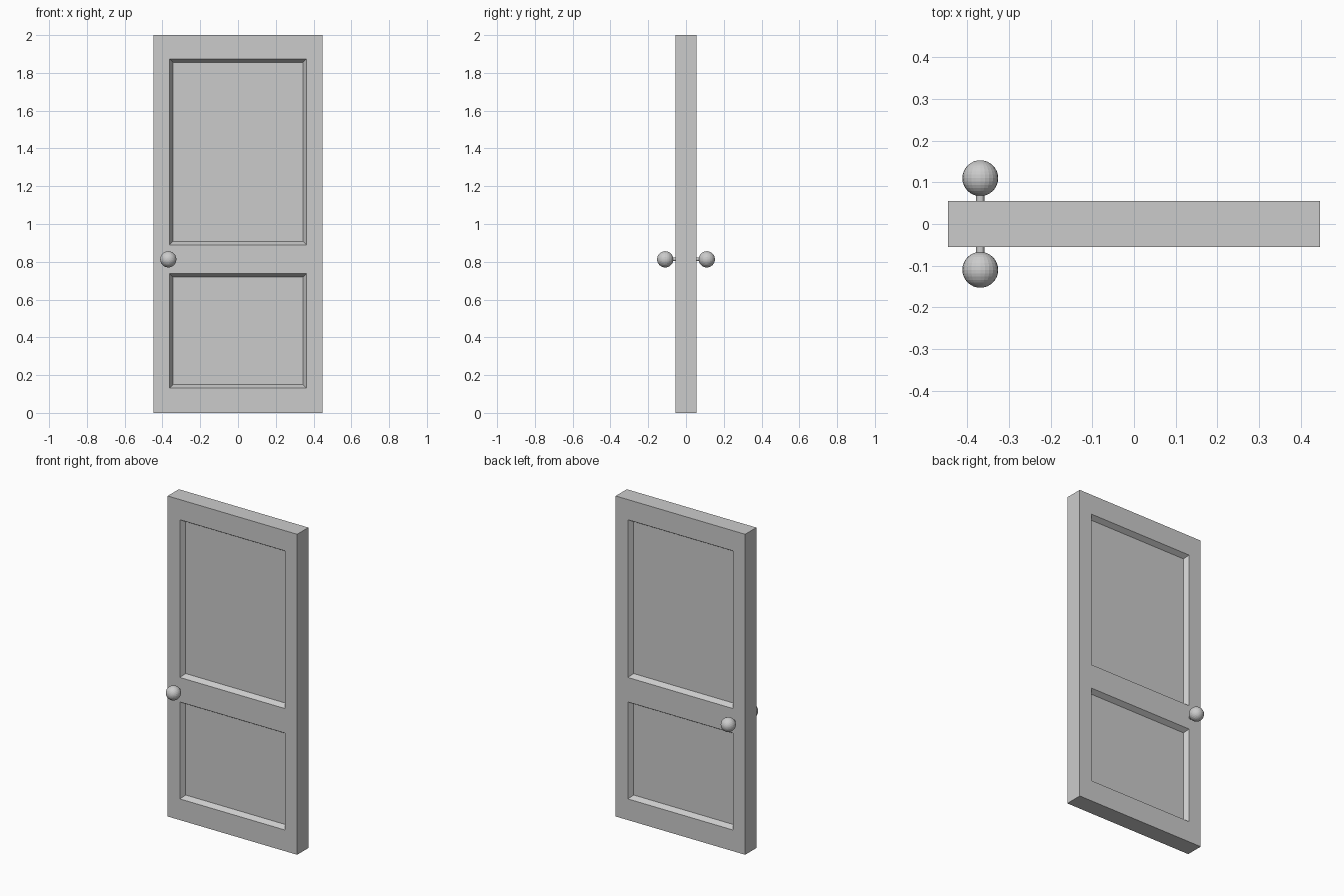
import bpy, bmesh
from math import pi
from mathutils import Matrix, Vector

if "Cube" in bpy.data.objects:
    bpy.data.objects.remove(bpy.data.objects["Cube"])

W, T, H = 0.447, 0.055, 2.0           # half width, half thickness, height
PX = 0.362                            # half width of the sunken panels
PANELS = [(0.132, 0.737), (0.89, 1.874)]
KNOB_X, KNOB_Z = -0.369, 0.813


def to_object(bm, name):
    mesh = bpy.data.meshes.new(name)
    bm.to_mesh(mesh)
    bm.free()
    obj = bpy.data.objects.new(name, mesh)
    bpy.context.collection.objects.link(obj)
    return obj


def cut(bm, co, normal):
    bmesh.ops.bisect_plane(bm, geom=bm.verts[:] + bm.edges[:] + bm.faces[:],
                           plane_co=co, plane_no=normal)


# Door slab with two sunken panels on each side
bm = bmesh.new()
bmesh.ops.create_cube(bm, size=1, matrix=Matrix.Translation((0, 0, H / 2))
                      @ Matrix.Diagonal((2 * W, 2 * T, H, 1)))
for x in (-PX, PX):
    cut(bm, Vector((x, 0, 0)), Vector((1, 0, 0)))
for pair in PANELS:
    for z in pair:
        cut(bm, Vector((0, 0, z)), Vector((0, 0, 1)))
bm.normal_update()
panel_faces = []
for f in bm.faces:
    c = f.calc_center_median()
    if abs(f.normal.y) > 0.9 and abs(c.x) < PX and any(a < c.z < b for a, b in PANELS):
        panel_faces.append(f)
bmesh.ops.inset_individual(bm, faces=panel_faces, thickness=0.018, depth=-0.03,
                           use_even_offset=True)
to_object(bm, "door_slab")

# Knob and stem on each side
for side, name in ((-1, "front"), (1, "back")):
    turn = Matrix.Rotation(pi / 2, 4, 'X')
    bm = bmesh.new()
    bmesh.ops.create_uvsphere(
        bm, u_segments=24, v_segments=16, radius=0.043,
        matrix=Matrix.Translation((KNOB_X, side * 0.11, KNOB_Z)) @ turn)
    to_object(bm, name + "_knob")
    bm = bmesh.new()
    bmesh.ops.create_cone(
        bm, cap_ends=True, segments=16, radius1=0.01, radius2=0.01, depth=0.05,
        matrix=Matrix.Translation((KNOB_X, side * 0.065, KNOB_Z)) @ turn)
    to_object(bm, name + "_knob_stem")
